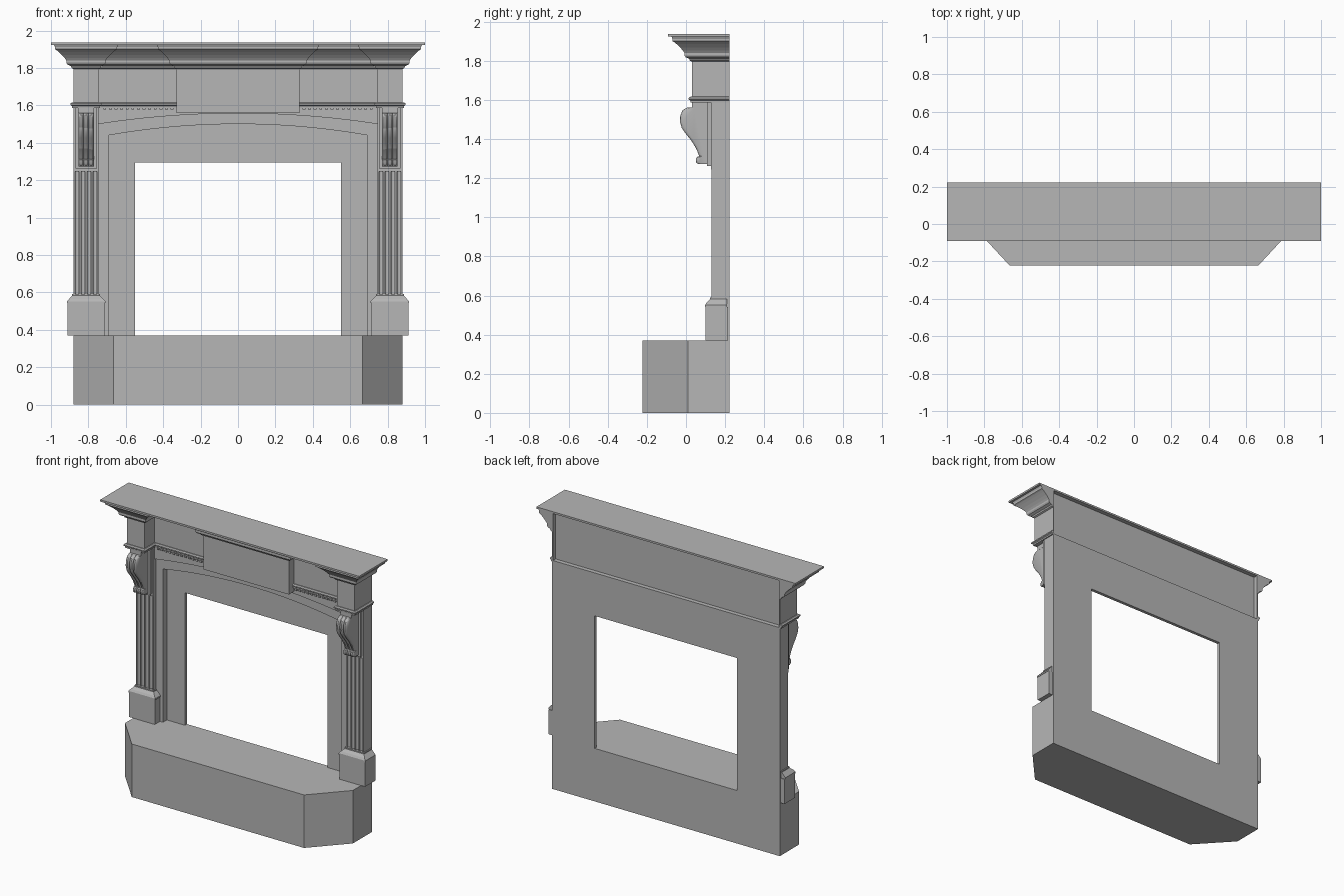
import bpy, bmesh, math

cube = bpy.data.objects.get("Cube")
if cube:
    bpy.data.objects.remove(cube, do_unlink=True)

stone = bpy.data.materials.new("grey stone")
stone.use_nodes = True
GREY = (0.47, 0.47, 0.47, 1)
stone.diffuse_color = GREY
stone.node_tree.nodes["Principled BSDF"].inputs["Base Color"].default_value = GREY


def finish(name, bm):
    bmesh.ops.recalc_face_normals(bm, faces=bm.faces)
    mesh = bpy.data.meshes.new(name)
    bm.to_mesh(mesh)
    bm.free()
    mesh.materials.append(stone)
    ob = bpy.data.objects.new(name, mesh)
    bpy.context.collection.objects.link(ob)
    return ob


def loft(name, rings):
    """Skin a list of equal-length closed rings and cap both ends."""
    bm = bmesh.new()
    vs = [[bm.verts.new(p) for p in r] for r in rings]
    n = len(rings[0])
    for a, b in zip(vs, vs[1:]):
        for i in range(n):
            j = (i + 1) % n
            bm.faces.new((a[i], a[j], b[j], b[i]))
    bm.faces.new(vs[0])
    bm.faces.new(vs[-1])
    return finish(name, bm)


def rect(x0, x1, y0, y1, z):
    return [(x0, y0, z), (x1, y0, z), (x1, y1, z), (x0, y1, z)]


def box(name, x0, x1, y0, y1, z0, z1):
    return loft(name, [rect(x0, x1, y0, y1, z0), rect(x0, x1, y0, y1, z1)])


def plate(name, outline, y0, y1):
    """Extrude an x-z outline through depth."""
    return loft(name, [[(x, y, z) for x, z in outline] for y in (y0, y1)])


def column(name, outline, z0, z1):
    """Extrude an x-y outline upwards."""
    return loft(name, [[(x, y, z) for x, y in outline] for z in (z0, z1)])


def sweep(name, path, profile):
    """Mitre an (offset, z) profile along a right-angled plan path."""
    normals = []
    for (ax, ay), (bx, by) in zip(path, path[1:]):
        d = math.hypot(bx - ax, by - ay)
        normals.append(((by - ay) / d, (ax - bx) / d))
    rings = []
    for i, (x, y) in enumerate(path):
        near = normals[max(i - 1, 0):i + 1]
        nx, ny = sum(n[0] for n in near), sum(n[1] for n in near)
        rings.append([(x + nx * o, y + ny * o, z) for o, z in profile])
    return loft(name, rings)


def arch(half, spring, crown, steps=24):
    """Points of a shallow circular arch from left to right."""
    rise = crown - spring
    r = (half * half + rise * rise) / (2 * rise)
    a = math.asin(half / r)
    return [(r * math.sin(t), crown - r + r * math.cos(t))
            for t in (-a + 2 * a * i / steps for i in range(steps + 1))]


def mirror_path(path):
    return [(-x, y) for x, y in reversed(path)]


# Hearth with clipped front corners
column("hearth", [(-.88, .222), (-.88, .01), (-.665, -.222), (.665, -.222),
                  (.88, .01), (.88, .222)], 0, .37)

# Firebox surround, recessed frame and spandrel
plate("surround_panel", [(-.88, .37), (-.88, 1.595), (.88, 1.595), (.88, .37),
                         (.55, .37), (.55, 1.295), (-.55, 1.295), (-.55, .37)], .2, .222)
plate("arched_frame", [(.69, .37), (.75, .37), (.75, 1.595), (-.75, 1.595), (-.75, .37), (-.69, .37)]
      + arch(.69, 1.44, 1.5), .157, .2)
plate("spandrel", [(.745, 1.595), (-.745, 1.595)] + arch(.745, 1.5, 1.557), .145, .157)

# Frieze core and centre tablet
box("frieze", -.872, .872, .145, .192, 1.59, 1.925)
box("centre_tablet", -.33, .33, .09, .15, 1.56, 1.925)

# Rolled front of the corbel, as (y, z)
SCROLL = [(.03, 1.56), (.005, 1.56), (-.018, 1.547), (-.029, 1.52), (-.031, 1.49),
          (-.022, 1.457), (0, 1.425), (.025, 1.395), (.047, 1.36), (.061, 1.33),
          (.067, 1.312), (.056, 1.308), (.05, 1.295), (.052, 1.28), (.062, 1.272)]
# Rib cross-section of the corbel, as (fraction of rib, inset)
RIB = [(0, .014), (.14, .006), (.3, .001), (.5, 0), (.7, .001), (.86, .006)]

for side, s in (("left", 1), ("right", -1)):
    def sbox(name, x0, x1, *rest):
        return box(f"{side}_{name}", min(s * x0, s * x1), max(s * x0, s * x1), *rest)

    # Plinth with bevelled cap
    sbox("plinth", .713, .912, .1, .215, .37, .542)
    loft(f"{side}_plinth_cap", [rect(s * a, s * b, y, .21, z) for a, b, y, z in (
        (.708, .915, .098, .542), (.708, .915, .098, .552),
        (.72, .903, .106, .565), (.738, .887, .123, .582), (.738, .887, .123, .59))])

    # Pilaster shaft with four rounded flutes
    sbox("pilaster_core", .745, .88, .147, .222, .37, 1.595)
    outline = [(s * .745, .148), (s * .745, .13)]
    for k in range(4):
        c = .7645 + .032 * k
        outline += [(s * (c - .0115 * math.cos(t)), .13 + .015 * math.sin(t))
                    for t in (math.pi * i / 8 for i in range(9))]
    outline += [(s * .88, .13), (s * .88, .148)]
    column(f"{side}_fluted_shaft", outline, .585, 1.25)

    # Plate and scrolled corbel
    sbox("corbel_backplate", .745, .88, .128, .15, 1.245, 1.595)
    sbox("corbel_plate", .755, .87, .107, .13, 1.262, 1.595)
    sbox("corbel_top", .77, .855, .03, .11, 1.558, 1.592)
    x0, width = .771, .083 / 3
    stations = [(x0 + (k + f) * width, d) for k in range(3) for f, d in RIB]
    stations.append((x0 + 3 * width, .014))
    corbel = loft(f"{side}_corbel", [
        [(s * x, y + d, z) for y, z in SCROLL] + [(s * x, .11, 1.272), (s * x, .11, 1.56)]
        for x, d in stations])
    bpy.ops.object.select_all(action="DESELECT")
    corbel.select_set(True)
    bpy.context.view_layer.objects.active = corbel
    bpy.ops.object.shade_smooth_by_angle(angle=math.radians(35))

    # Frieze end block with a thin return at the back
    sbox("end_block", .745, .88, .03, .192, 1.59, 1.925)
    sbox("end_return", .872, .88, .19, .222, 1.595, 1.925)

    # Frieze moulding from the outer return to the centre tablet
    path = [(-.88, .222), (-.88, .03), (-.745, .03), (-.745, .145), (-.33, .145)]
    sweep(f"{side}_frieze_moulding", path if s < 0 else mirror_path(path),
          [(0, 1.587), (.007, 1.587), (.008, 1.597), (.016, 1.602), (.016, 1.61),
           (.008, 1.616), (0, 1.616)])

    # Row of small dentils beneath the moulding
    dentil = sbox("dentils", .345, .36, .132, .147, 1.577, 1.59)
    arr = dentil.modifiers.new("row", "ARRAY")
    arr.count = 13
    arr.use_relative_offset = False
    arr.use_constant_offset = True
    arr.constant_offset_displace = (s * .03, 0, 0)

# Cornice stepping around the end blocks and tablet
half = [(-.88, .222), (-.88, .03), (-.745, .03), (-.745, .145), (-.33, .145), (-.33, .09)]
sweep("cornice", half + mirror_path(half),
      [(0, 1.795), (.01, 1.8), (.014, 1.81), (.032, 1.818), (.038, 1.828), (.038, 1.84),
       (.046, 1.852), (.06, 1.868), (.078, 1.885), (.09, 1.895), (.099, 1.9),
       (.099, 1.912), (.105, 1.925), (0, 1.925)])

# Mantel shelf
box("mantel_shelf", -1, 1, -.092, .222, 1.923, 1.936)
